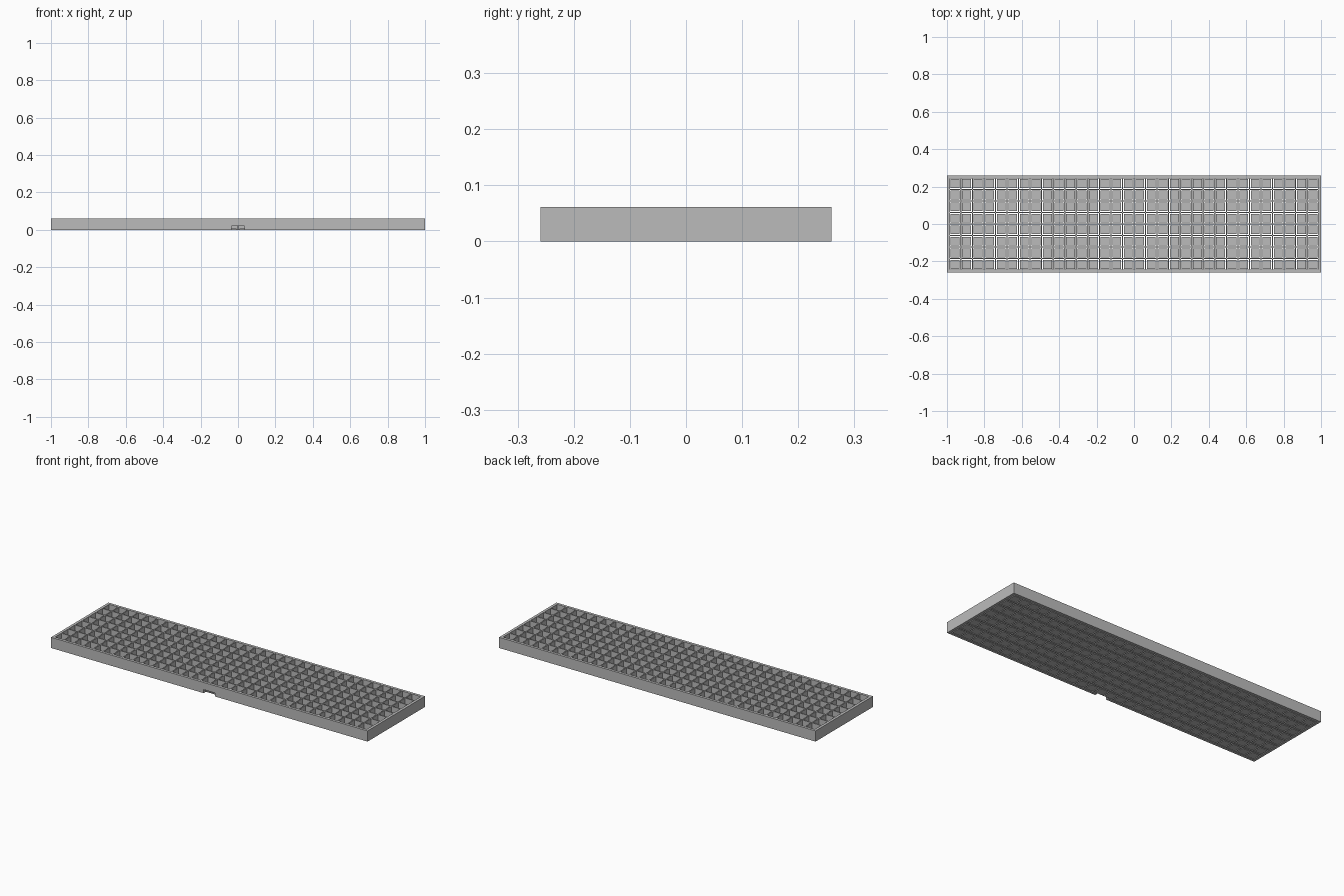
import bpy, bmesh
from mathutils import Matrix

cube = bpy.data.objects.get("Cube")
if cube:
    bpy.data.objects.remove(cube, do_unlink=True)

COLS, ROWS = 32, 8
PITCH = 2 / 32.4            # cell spacing
RIM = PITCH * 0.2           # outer wall thickness
WALL = PITCH * 0.1          # thickness of the cell walls
HEIGHT = 0.061
HX, HY = COLS * PITCH / 2, ROWS * PITCH / 2

grey = bpy.data.materials.new("plain_grey")
grey.use_nodes = True
colour = (0.5, 0.5, 0.5, 1)
grey.diffuse_color = colour
grey.node_tree.nodes["Principled BSDF"].inputs["Base Color"].default_value = colour


def make_object(name, bm):
    bmesh.ops.recalc_face_normals(bm, faces=bm.faces)
    mesh = bpy.data.meshes.new(name)
    bm.to_mesh(mesh)
    bm.free()
    mesh.materials.append(grey)
    ob = bpy.data.objects.new(name, mesh)
    bpy.context.collection.objects.link(ob)
    return ob


def add_box(bm, low, high):
    size = [h - l for l, h in zip(low, high)]
    mid = [(h + l) / 2 for l, h in zip(low, high)]
    bmesh.ops.create_cube(bm, size=1, matrix=Matrix.Translation(mid) @ Matrix.Diagonal((*size, 1)))


def raise_faces(bm):
    out = bmesh.ops.extrude_face_region(bm, geom=bm.faces[:])
    verts = [g for g in out["geom"] if isinstance(g, bmesh.types.BMVert)]
    bmesh.ops.translate(bm, vec=(0, 0, HEIGHT), verts=verts)


# Cell walls: every grid square is inset, its centre removed, the rest raised
bm = bmesh.new()
bmesh.ops.create_grid(bm, x_segments=COLS, y_segments=ROWS, size=1,
                      matrix=Matrix.Diagonal((HX, HY, 1, 1)))
centres = bm.faces[:]
bmesh.ops.inset_individual(bm, faces=centres, thickness=WALL / 2, use_even_offset=True)
bmesh.ops.delete(bm, geom=centres, context="FACES")
raise_faces(bm)
lattice = make_object("cell_walls", bm)

# Outer rim
bm = bmesh.new()
loops = [[bm.verts.new((sx * (HX + r), sy * (HY + r), 0))
          for sx, sy in ((-1, -1), (1, -1), (1, 1), (-1, 1))] for r in (RIM, 0)]
for i in range(4):
    j = (i + 1) % 4
    bm.faces.new((loops[0][i], loops[0][j], loops[1][j], loops[1][i]))
raise_faces(bm)
rim = make_object("outer_rim", bm)

# Cable notch through the bottom of the front wall
bm = bmesh.new()
add_box(bm, (-0.035, -HY - 2 * RIM, -0.02), (0.035, -HY + WALL, 0.02))
cutter = make_object("notch_cutter", bm)
cutter.hide_render = True
for ob in (lattice, rim):
    cut = ob.modifiers.new("cable_notch", "BOOLEAN")
    cut.operation = "DIFFERENCE"
    cut.solver = "EXACT"
    cut.object = cutter
    bpy.context.view_layer.objects.active = ob
    bpy.ops.object.modifier_apply(modifier=cut.name)
bpy.data.objects.remove(cutter, do_unlink=True)

# Square floor plate in each cell, with a narrow open gap around it
bm = bmesh.new()
half = PITCH * 0.38
for i in range(COLS):
    for j in range(ROWS):
        x = (i + 0.5) * PITCH - HX
        y = (j + 0.5) * PITCH - HY
        add_box(bm, (x - half, y - half, 0), (x + half, y + half, 0.006))
make_object("floor_plates", bm)
